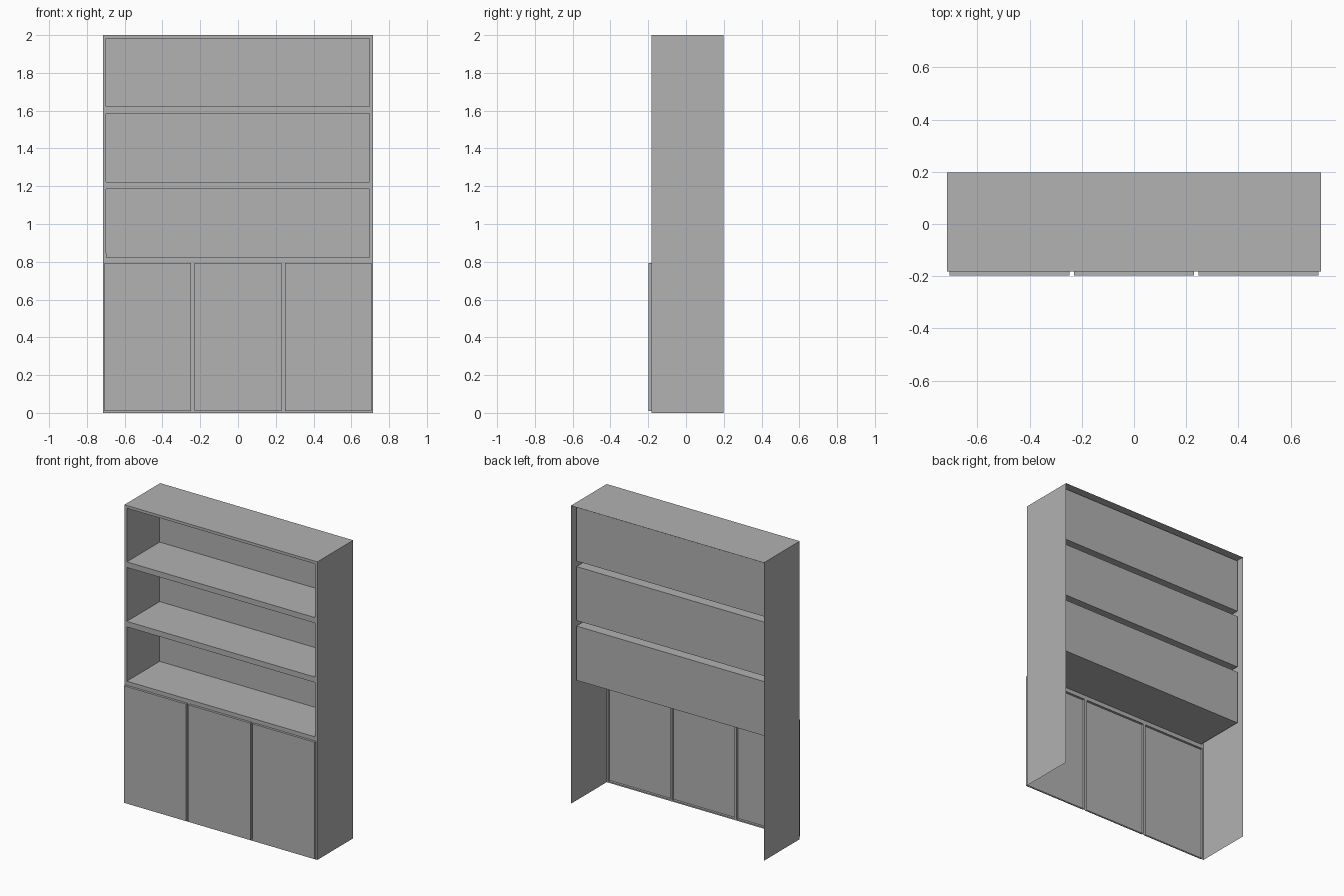
import bpy
import bmesh

if "Cube" in bpy.data.objects:
    bpy.data.objects.remove(bpy.data.objects["Cube"], do_unlink=True)

HALF_W = 0.716
FRONT, BACK = -0.182, 0.198
HEIGHT = 2.0
LEVELS = [0.803, 1.204, 1.603, HEIGHT]  # cupboard top, then shelf divisions

grey = bpy.data.materials.new("plain_grey")
grey.use_nodes = True
colour = (0.445, 0.445, 0.445, 1)
grey.diffuse_color = colour
grey.node_tree.nodes["Principled BSDF"].inputs["Base Color"].default_value = colour


def finish(bm, name):
    mesh = bpy.data.meshes.new(name)
    bm.to_mesh(mesh)
    bm.free()
    mesh.materials.append(grey)
    obj = bpy.data.objects.new(name, mesh)
    bpy.context.collection.objects.link(obj)


def quad(bm, *corners):
    return bm.faces.new([bm.verts.new(c) for c in corners])


def framed_panel(name, x0, x1, z0, z1, border, push):
    """Front panel with a border whose centre is pushed along y."""
    bm = bmesh.new()
    face = quad(bm, (x0, FRONT, z0), (x1, FRONT, z0), (x1, FRONT, z1), (x0, FRONT, z1))
    bm.normal_update()
    bmesh.ops.inset_individual(bm, faces=[face], thickness=border, use_even_offset=True)
    centre = min(bm.faces, key=lambda f: (f.calc_center_median()
                 - face.calc_center_median()).length)
    moved = bmesh.ops.extrude_discrete_faces(bm, faces=[centre])["faces"][0]
    bmesh.ops.translate(bm, verts=moved.verts, vec=(0, push, 0))
    finish(bm, name)


# Outer skin: two sides and a top, open at the back and bottom
bm = bmesh.new()
quad(bm, (HALF_W, FRONT, 0), (HALF_W, BACK, 0), (HALF_W, BACK, HEIGHT), (HALF_W, FRONT, HEIGHT))
quad(bm, (-HALF_W, BACK, 0), (-HALF_W, FRONT, 0), (-HALF_W, FRONT, HEIGHT), (-HALF_W, BACK, HEIGHT))
quad(bm, (-HALF_W, FRONT, HEIGHT), (HALF_W, FRONT, HEIGHT), (HALF_W, BACK, HEIGHT), (-HALF_W, BACK, HEIGHT))
bmesh.ops.remove_doubles(bm, verts=bm.verts, dist=0.0001)
finish(bm, "outer_case")

# Three open shelf compartments
for name, low, high in zip(("lower", "middle", "upper"), LEVELS, LEVELS[1:]):
    framed_panel(name + "_shelf", -HALF_W, HALF_W, low, high, 0.0185, 0.348)

# Three cupboard doors standing proud of the front
width = 2 * HALF_W / 3
for i, name in enumerate(("right", "centre", "left")):
    x = -HALF_W + i * width
    framed_panel(name + "_door", x, x + width, 0, LEVELS[0], 0.009, -0.016)
